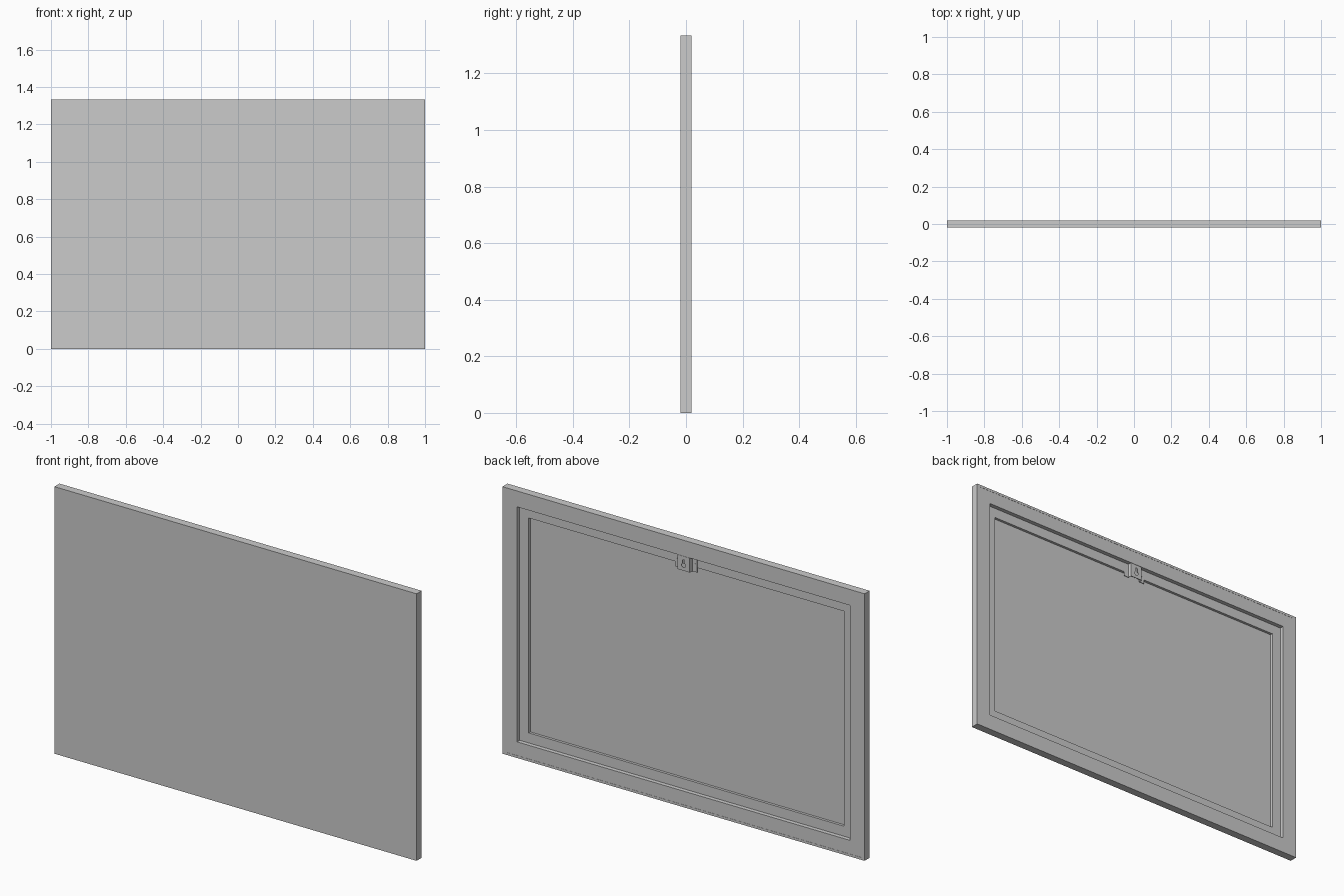
import bpy, bmesh, math

if "Cube" in bpy.data.objects:
    bpy.data.objects.remove(bpy.data.objects["Cube"])

W, H, T = 1.0, 1.333, 0.02   # half width, height, half thickness
LEDGE_Y = -0.002             # back face of the inner ledge


def finish(name, bm):
    bmesh.ops.recalc_face_normals(bm, faces=bm.faces)
    me = bpy.data.meshes.new(name)
    bm.to_mesh(me)
    bm.free()
    ob = bpy.data.objects.new(name, me)
    bpy.context.collection.objects.link(ob)
    return ob


def rect_sweep(name, profile, closed):
    """Sweep (inset, y) points round the panel outline; cap both ends if open."""
    bm = bmesh.new()
    rings = []
    for i, y in profile:
        corners = [(-W + i, i), (W - i, i), (W - i, H - i), (-W + i, H - i)]
        rings.append([bm.verts.new((x, y, z)) for x, z in corners])
    pairs = list(zip(rings, rings[1:]))
    if closed:
        pairs.append((rings[-1], rings[0]))
    else:
        bm.faces.new(rings[0])
        bm.faces.new(rings[-1])
    for a, b in pairs:
        for k in range(4):
            n = (k + 1) % 4
            bm.faces.new((a[k], a[n], b[n], b[k]))
    return finish(name, bm)


def prism(name, points, vec):
    """Extrude a closed outline of 3D points along vec."""
    bm = bmesh.new()
    face = bm.faces.new([bm.verts.new(p) for p in points])
    geo = bmesh.ops.extrude_face_region(bm, geom=[face])
    verts = [g for g in geo["geom"] if isinstance(g, bmesh.types.BMVert)]
    bmesh.ops.translate(bm, verts=verts, vec=vec)
    return finish(name, bm)


# Canvas wrapped over the front and sides, with a thin lip at the back
rect_sweep("canvas_wrap", [(0, -T), (0, T), (0.012, T), (0.012, -0.015)], False)

# Wooden frame just below the lip, then a lower ledge inside it
rect_sweep("stretcher_frame",
           [(0.012, 0.019), (0.08, 0.019), (0.08, -0.0155), (0.012, -0.0155)], True)
rect_sweep("inner_ledge",
           [(0.08, LEDGE_Y), (0.13, LEDGE_Y), (0.13, -0.0155), (0.08, -0.0155)], True)

# Hat-shaped hanger: raised centre plate with a flange on each side
z0, z1, t = 1.18, 1.252, 0.002
lo, hi = LEDGE_Y, 0.0165
half = [(0.033, hi + t), (0.036, lo + t), (0.062, lo + t),
        (0.062, lo), (0.034, lo), (0.031, hi)]
outline = half + [(-x, y) for x, y in reversed(half)]
hanger = prism("hanger_bracket", [(x, y, z0) for x, y in outline], (0, 0, z1 - z0))

# Keyhole: round hole below, narrow rounded slot above
r, s, cz, top = 0.011, 0.005, 1.207, 1.232
a0 = math.asin(s / r)
hole = []
for k in range(21):
    a = math.pi / 2 + a0 + (2 * math.pi - 2 * a0) * k / 20
    hole.append((r * math.cos(a), 0.01, cz + r * math.sin(a)))
for k in range(9):
    a = math.pi * k / 8
    hole.append((s * math.cos(a), 0.01, top + s * math.sin(a)))
cutter = prism("keyhole_cutter", hole, (0, 0.02, 0))
cutter.hide_render = True
cutter.hide_set(True)
mod = hanger.modifiers.new("keyhole", "BOOLEAN")
mod.operation = "DIFFERENCE"
mod.solver = "EXACT"
mod.object = cutter

# Small screw heads on the flanges
for side, x in (("left", 0.049), ("right", -0.049)):
    ring = [(x + 0.005 * math.cos(k * math.pi / 6), lo + t - 0.0005,
             1.218 + 0.005 * math.sin(k * math.pi / 6)) for k in range(12)]
    prism("hanger_screw_" + side, ring, (0, 0.0015, 0))
